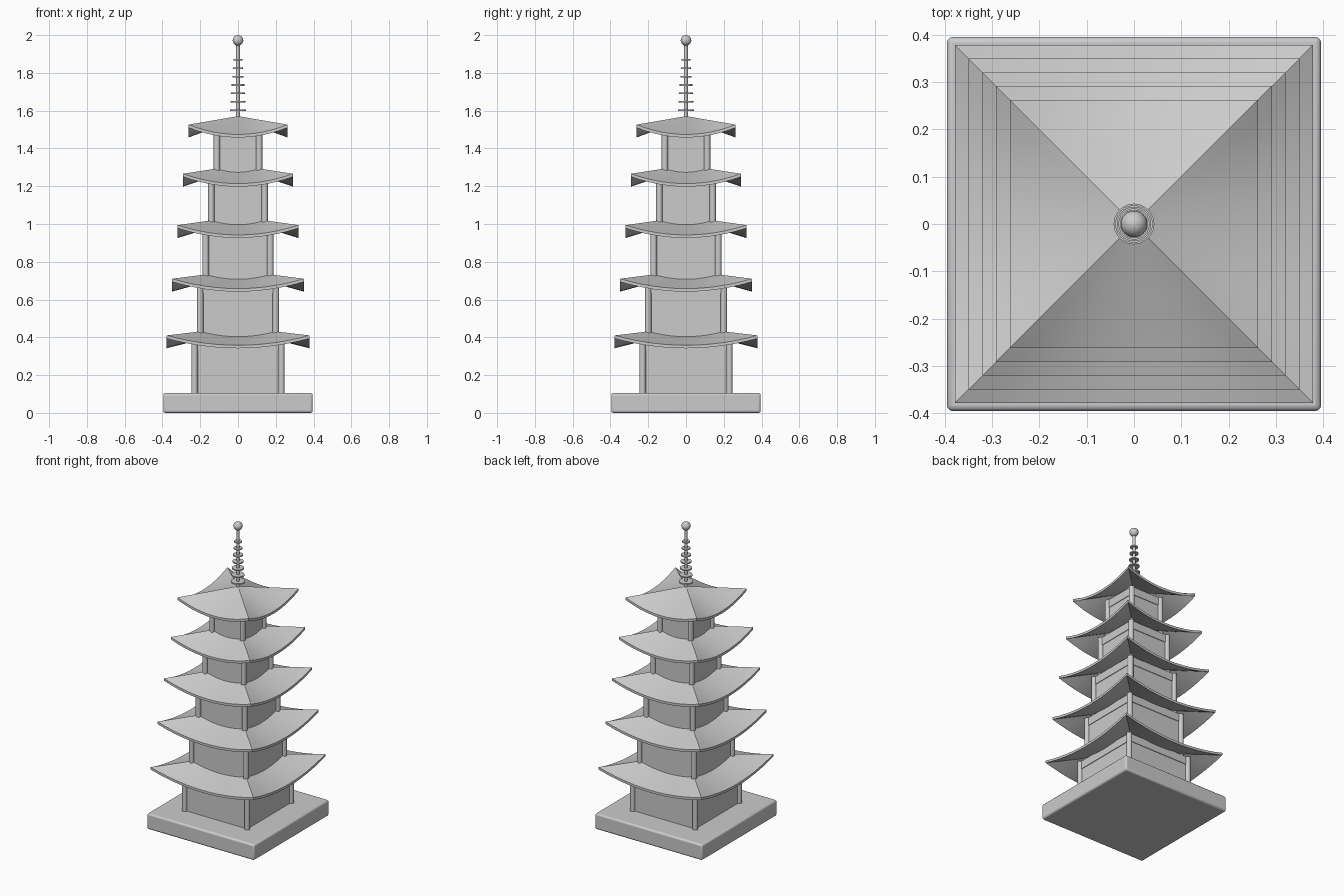
import bpy
import math

cube = bpy.data.objects.get("Cube")
if cube:
    bpy.data.objects.remove(cube, do_unlink=True)

stone = bpy.data.materials.new("grey_stone")
stone.use_nodes = True
GREY = (0.6, 0.6, 0.6, 1)
stone.diffuse_color = GREY
stone.node_tree.nodes["Principled BSDF"].inputs["Base Color"].default_value = GREY


def finish(obj, name, angle=30):
    obj.name = name
    obj.data.materials.append(stone)
    bpy.ops.object.select_all(action="DESELECT")
    bpy.context.view_layer.objects.active = obj
    obj.select_set(True)
    bpy.ops.object.shade_smooth_by_angle(angle=math.radians(angle))
    return obj


def box(name, half, z0, z1, bevel=0):
    bpy.ops.mesh.primitive_cube_add(size=1, location=(0, 0, (z0 + z1) / 2))
    obj = bpy.context.object
    obj.scale = (2 * half, 2 * half, z1 - z0)
    bpy.ops.object.transform_apply(location=False, rotation=False, scale=True)
    if bevel:
        mod = obj.modifiers.new("bevel", "BEVEL")
        mod.width, mod.segments = bevel, 3
    return finish(obj, name)


def rod(name, radius, z0, z1, x=0, y=0, sides=16):
    bpy.ops.mesh.primitive_cylinder_add(vertices=sides, radius=radius, depth=z1 - z0,
                                        location=(x, y, (z0 + z1) / 2))
    return finish(bpy.context.object, name)


def roof(name, half, eave, lift=0.052, rise=0.045, thick=0.016, steps=12):
    """Thin hipped roof: a curved eave joined to the apex, above and below."""
    rim = []
    for side in range(4):
        c, s = round(math.cos(side * math.pi / 2)), round(math.sin(side * math.pi / 2))
        for i in range(steps):
            t = 2 * i / steps - 1
            x, y = t * half, -half
            rim.append((x * c - y * s, x * s + y * c, eave + lift * t * t))
    n = len(rim)
    apex = eave + lift + thick + rise
    verts = [(x, y, z + thick) for x, y, z in rim] + rim
    verts += [(0, 0, apex), (0, 0, apex - thick)]
    faces = []
    for i in range(n):
        j = (i + 1) % n
        faces += [(i, j, 2 * n), (n + j, n + i, 2 * n + 1), (n + i, n + j, j, i)]
    mesh = bpy.data.meshes.new(name)
    mesh.from_pydata(verts, [], faces)
    obj = bpy.data.objects.new(name, mesh)
    bpy.context.collection.objects.link(obj)
    return finish(obj, name, 14)


box("base_plinth", 0.395, 0, 0.105, 0.012)

# Five storeys, each smaller than the one below
floors = [0.1, 0.40, 0.69, 0.97, 1.235]
eaves = [0.342, 0.642, 0.926, 1.198, 1.458]
for k, (floor, eave) in enumerate(zip(floors, eaves)):
    wall = 0.23 - 0.0295 * k
    top = eave + 0.045
    box(f"wall_{k + 1}", wall, floor, top)
    box(f"beam_{k + 1}", wall + 0.004, eave - 0.008, top)
    for sx in (-1, 1):
        for sy in (-1, 1):
            rod(f"corner_pillar_{k + 1}", 0.017, floor, top, sx * wall, sy * wall)
    roof(f"roof_{k + 1}", 0.378 - 0.029 * k, eave)

# Finial with seven shrinking rings and a ball
rod("finial_pole", 0.01, 1.54, 1.96)
for i in range(7):
    z = 1.603 + 0.0443 * i
    rod(f"finial_ring_{i + 1}", 0.043 - 0.0033 * i, z - 0.004, z + 0.004, sides=24)
bpy.ops.mesh.primitive_uv_sphere_add(segments=24, ring_count=16, radius=0.028,
                                     location=(0, 0, 1.972))
finish(bpy.context.object, "finial_ball", 60)
